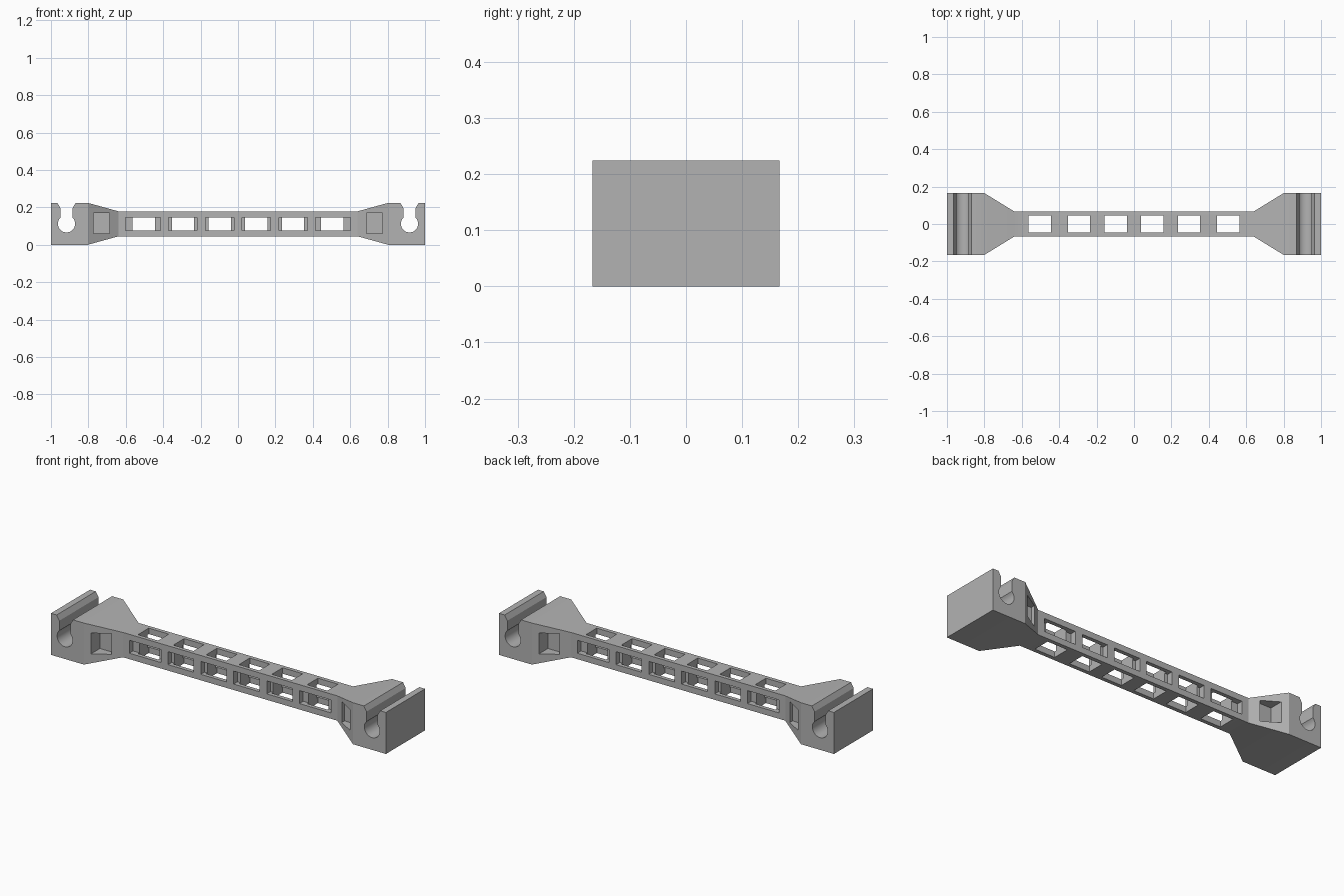
import bpy, bmesh, math
from mathutils import Matrix, Vector

cube = bpy.data.objects.get("Cube")
if cube:
    bpy.data.objects.remove(cube, do_unlink=True)

gray = bpy.data.materials.new("plain gray")
gray.use_nodes = True
gray.diffuse_color = (0.45, 0.45, 0.45, 1)
gray.node_tree.nodes["Principled BSDF"].inputs["Base Color"].default_value = gray.diffuse_color

MID = 0.112                  # height of the centre line
SLOT_X, SLOT_R = 0.917, 0.046


def make_object(name, bm):
    bmesh.ops.recalc_face_normals(bm, faces=bm.faces)
    mesh = bpy.data.meshes.new(name)
    bm.to_mesh(mesh)
    bm.free()
    obj = bpy.data.objects.new(name, mesh)
    mesh.materials.append(gray)
    bpy.context.collection.objects.link(obj)
    return obj


def loft(bm, rings):
    """Join rings of points into a closed solid."""
    loops = [[bm.verts.new(p) for p in ring] for ring in rings]
    for a, b in zip(loops, loops[1:]):
        n = len(a)
        for i in range(n):
            bm.faces.new((a[i], a[(i + 1) % n], b[(i + 1) % n], b[i]))
    bm.faces.new(loops[0])
    bm.faces.new(loops[-1])


def box(bm, x, y, z, sx, sy, sz):
    bmesh.ops.create_cube(bm, size=1, matrix=Matrix.Translation((x, y, z))
                          @ Matrix.Diagonal((sx, sy, sz, 1)))


def cut(target, bm):
    cutter = make_object("cutter", bm)
    cutter.hide_render = True
    mod = target.modifiers.new("cut", "BOOLEAN")
    mod.operation, mod.solver, mod.object = "DIFFERENCE", "EXACT", cutter
    bpy.context.view_layer.objects.active = target
    bpy.ops.object.modifier_apply(modifier=mod.name)
    bpy.data.objects.remove(cutter, do_unlink=True)


# Body: slim beam flaring into a block at each end (x, half depth, half height)
half = [(0.64, 0.067, 0.067), (0.803, 0.167, 0.112), (1.0, 0.167, 0.112)]
sections = [(-x, y, z) for x, y, z in reversed(half)] + half
bm = bmesh.new()
loft(bm, [[(x, -y, MID - z), (x, y, MID - z), (x, y, MID + z), (x, -y, MID + z)]
          for x, y, z in sections])
body = make_object("beam_with_slotted_ends", bm)

# Keyhole slots across the end blocks, with a flared mouth
neck = 0.033
start = math.acos(neck / SLOT_R)
sweep = math.pi + 2 * start
profile = [(0.058, 0.24), (0.033, MID + 0.085)]
profile += [(SLOT_R * math.cos(start - sweep * i / 32),
             MID + SLOT_R * math.sin(start - sweep * i / 32)) for i in range(33)]
profile += [(-0.033, MID + 0.085), (-0.058, 0.24)]
bm = bmesh.new()
for side in (-1, 1):
    loft(bm, [[(side * SLOT_X + x, y, z) for x, z in profile] for y in (-0.3, 0.3)])

# Side pockets in the beam and deeper ones in the flares
windows = [(0.098, 0.154), (0.295, 0.152), (0.508, 0.188)]
for side in (-1, 1):
    for front in (-1, 1):
        for x, width in windows:
            box(bm, side * x, front * 0.085, MID, width, 0.1, 0.07)
        box(bm, side * 0.73, front * 0.173, 0.115, 0.086, 0.2, 0.112)
cut(body, bm)

# Vertical openings through the beam
bm = bmesh.new()
for side in (-1, 1):
    for x in (0.098, 0.294, 0.505):
        box(bm, side * x, 0, MID, 0.12, 0.092, 0.4)
cut(body, bm)

bpy.ops.object.select_all(action="DESELECT")
body.select_set(True)
bpy.context.view_layer.objects.active = body
bpy.ops.object.shade_smooth_by_angle(angle=math.radians(25))
